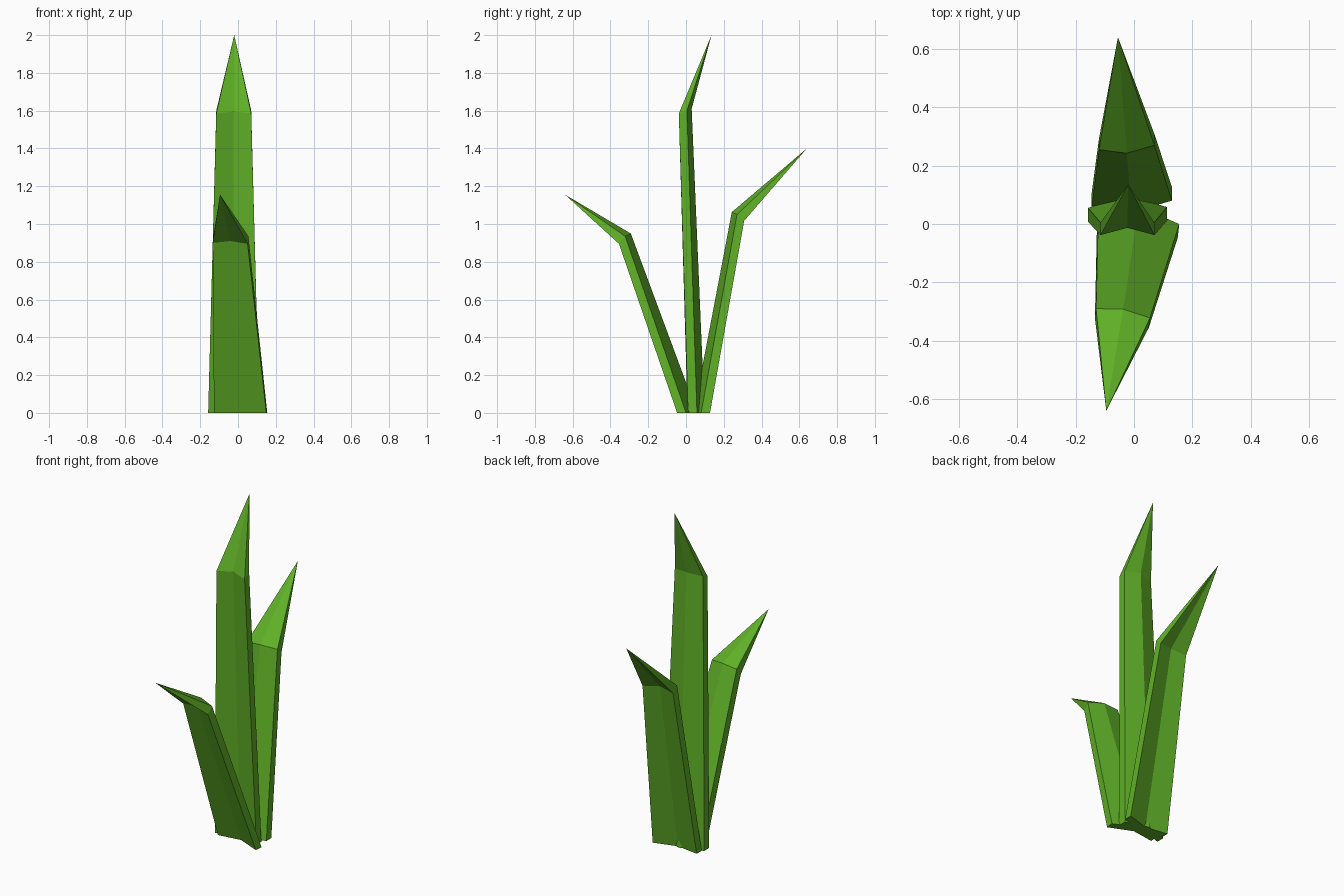
import bpy
import bmesh
from mathutils import Vector

cube = bpy.data.objects.get("Cube")
if cube:
    bpy.data.objects.remove(cube, do_unlink=True)

# Single leaf colour
green = bpy.data.materials.new("leaf_green")
green.use_nodes = True
colour = (0.115, 0.43, 0.02, 1)
green.diffuse_color = colour
bsdf = green.node_tree.nodes["Principled BSDF"]
bsdf.inputs["Base Color"].default_value = colour
bsdf.inputs["Roughness"].default_value = 0.8


def chevron(left, right, ridge, thick):
    """Folded six-point section: a raised ridge on one side, a groove on the other."""
    left, right, ridge, thick = map(Vector, (left, right, ridge, thick))
    upper = [left, (left + right) / 2 + ridge, right]
    return upper + [p + thick for p in reversed(upper)]


def leaf(name, base, bend, tip):
    """Blade lofted from a base section to a bend section, then to a point."""
    bm = bmesh.new()
    low = [bm.verts.new(p) for p in chevron(*base)]
    high = [bm.verts.new(p) for p in chevron(*bend)]
    point = bm.verts.new(tip)
    n = len(low)
    for i in range(n):
        j = (i + 1) % n
        bm.faces.new((low[i], low[j], high[j], high[i]))
        bm.faces.new((high[i], high[j], point))
    # Cap the folded base as two quads
    bm.faces.new((low[0], low[1], low[4], low[5]))
    bm.faces.new((low[1], low[2], low[3], low[4]))
    bmesh.ops.recalc_face_normals(bm, faces=bm.faces)
    mesh = bpy.data.meshes.new(name)
    bm.to_mesh(mesh)
    bm.free()
    mesh.materials.append(green)
    obj = bpy.data.objects.new(name, mesh)
    bpy.context.collection.objects.link(obj)


# Tall upright leaf
leaf("centre_leaf",
     ((-0.158, 0.055, 0), (0.113, 0.058, 0), (0, 0.042, 0), (0, -0.047, 0)),
     ((-0.115, 0.005, 1.6), (0.07, 0.005, 1.6), (0, 0.025, 0.01), (0, -0.043, -0.015)),
     (-0.02, 0.135, 2))

# Short leaf leaning forward
leaf("front_leaf",
     ((-0.122, 0.04, 0), (0.155, 0, 0), (0, 0.04, 0), (-0.005, -0.047, 0)),
     ((-0.13, -0.29, 0.94), (0.055, -0.322, 0.935), (0, 0.014, 0.012), (-0.004, -0.033, -0.04)),
     (-0.095, -0.64, 1.155))

# Medium leaf leaning backward
leaf("back_leaf",
     ((-0.145, 0.06, 0), (0.13, 0.08, 0), (0, -0.03, 0), (0, 0.047, 0)),
     ((-0.12, 0.255, 1.05), (0.07, 0.27, 1.05), (0, -0.02, 0.013), (0, 0.038, -0.033)),
     (-0.055, 0.64, 1.4))
